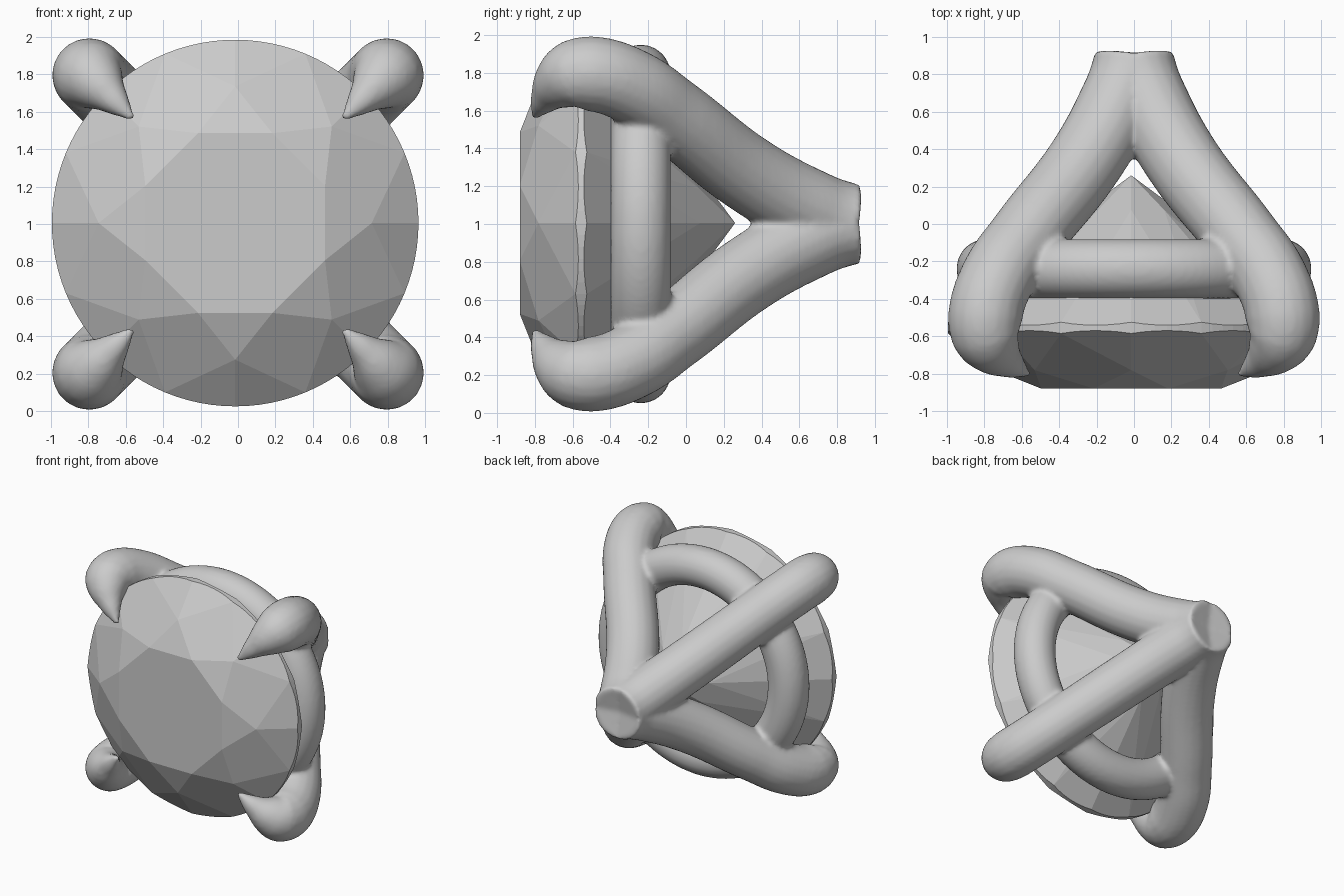
import bpy, bmesh
from math import sin, cos, pi, radians
from mathutils import Vector, Matrix

if "Cube" in bpy.data.objects:
    bpy.data.objects.remove(bpy.data.objects["Cube"])

C = Vector((0, 0, 1.0))


def polar(r, deg, y):
    a = radians(deg)
    return Vector((r * cos(a), y, r * sin(a)))


# ---- gem: a round cylinder cut by the facet planes of a brilliant ----
R, TABLE, CROWN, PAV, TIP = 0.98, -0.88, -0.585, -0.525, 0.26
bm = bmesh.new()
bmesh.ops.create_cone(bm, cap_ends=True, segments=96, radius1=R, radius2=R, depth=1.3)
bmesh.ops.rotate(bm, verts=bm.verts, matrix=Matrix.Rotation(pi / 2, 3, 'X'))
bmesh.ops.translate(bm, verts=bm.verts, vec=(0, TABLE + 0.65, 0))
inside = Vector((0, -0.55, 0))


def cut(a, b, c):
    n = (b - a).cross(c - a).normalized()
    if n.dot(inside - a) > 0:
        n = -n
    res = bmesh.ops.bisect_plane(bm, geom=bm.verts[:] + bm.edges[:] + bm.faces[:], dist=1e-5,
                                 plane_co=a, plane_no=n, clear_outer=True)
    edges = [e for e in res['geom_cut'] if isinstance(e, bmesh.types.BMEdge) and e.is_boundary]
    if edges:
        bmesh.ops.holes_fill(bm, edges=edges, sides=0)


rt, rm, rl = 0.52, 0.73, 0.25
ym = TABLE + (rm * cos(pi / 8) - rt) / (R - rt) * (CROWN - TABLE)
yl = TIP - rl * cos(pi / 8) * (TIP - PAV) / R
tip = Vector((0, TIP, 0))
for k in range(8):
    v = 45 * k + 22.5
    # crown kites and pavilion mains
    cut(polar(rt, v, TABLE), polar(rm, v - 22.5, ym), polar(rm, v + 22.5, ym))
    cut(tip, polar(rl, v - 22.5, yl), polar(rl, v + 22.5, yl))
for k in range(8):
    m = 45 * k
    # star facets
    cut(polar(rt, m - 22.5, TABLE), polar(rt, m + 22.5, TABLE), polar(rm, m, ym))
    # upper and lower girdle facets
    for s in (-22.5, 22.5):
        cut(polar(rm, m, ym), polar(R, m, CROWN), polar(R, m + s, CROWN))
        cut(polar(rl, m, yl), polar(R, m, PAV), polar(R, m + s, PAV))
bmesh.ops.translate(bm, verts=bm.verts, vec=C + Vector((-0.015, 0, 0.005)))
bmesh.ops.recalc_face_normals(bm, faces=bm.faces)
me = bpy.data.meshes.new("gem")
bm.to_mesh(me)
bm.free()
gem = bpy.data.objects.new("gem", me)
bpy.context.collection.objects.link(gem)

# ---- claw paths: (sideways offset, y, radius), mirrored to four corners ----
path = [(0.01, 0.885, 0.205), (0.025, 0.8, 0.21), (0.085, 0.65, 0.21), (0.265, 0.33, 0.205),
        (0.585, -0.08, 0.2), (0.735, -0.3, 0.2), (0.795, -0.5, 0.2), (0.785, -0.6, 0.188),
        (0.745, -0.67, 0.15), (0.67, -0.74, 0.088), (0.565, -0.805, 0.018)]
cu = bpy.data.curves.new("claws", 'CURVE')
cu.dimensions = '3D'
cu.bevel_depth = 1.0
cu.bevel_resolution = 8
cu.use_fill_caps = True
cu.resolution_u = 8
for sx in (-1, 1):
    for sz in (-1, 1):
        sp = cu.splines.new('BEZIER')
        sp.bezier_points.add(len(path) - 1)
        for p, (d, y, r) in zip(sp.bezier_points, path):
            p.co = C + Vector((sx * d, y, sz * d))
            p.radius = r
            p.handle_left_type = p.handle_right_type = 'AUTO'
tmp = bpy.data.objects.new("claw_paths", cu)
bpy.context.collection.objects.link(tmp)
claws = bpy.data.meshes.new_from_object(tmp.evaluated_get(bpy.context.evaluated_depsgraph_get()))
bpy.data.objects.remove(tmp)

# ---- setting: support ring and claws fused into one smooth body ----
bpy.ops.mesh.primitive_torus_add(major_radius=0.79, minor_radius=0.16, major_segments=96,
                                 minor_segments=24, location=(0, -0.24, 1), rotation=(pi / 2, 0, 0))
setting = bpy.context.object
setting.name = "claw_setting"
bpy.ops.object.transform_apply(location=True, rotation=True, scale=True)
bm = bmesh.new()
bm.from_mesh(setting.data)
bm.from_mesh(claws)
bmesh.ops.remove_doubles(bm, verts=bm.verts, dist=1e-4)
bmesh.ops.recalc_face_normals(bm, faces=bm.faces)
bm.to_mesh(setting.data)
bm.free()
rem = setting.modifiers.new("fuse", 'REMESH')
rem.mode = 'VOXEL'
rem.voxel_size = 0.018
rem.use_smooth_shade = True
sm = setting.modifiers.new("soften", 'SMOOTH')
sm.factor = 0.5
sm.iterations = 6
for p in setting.data.polygons:
    p.use_smooth = True
